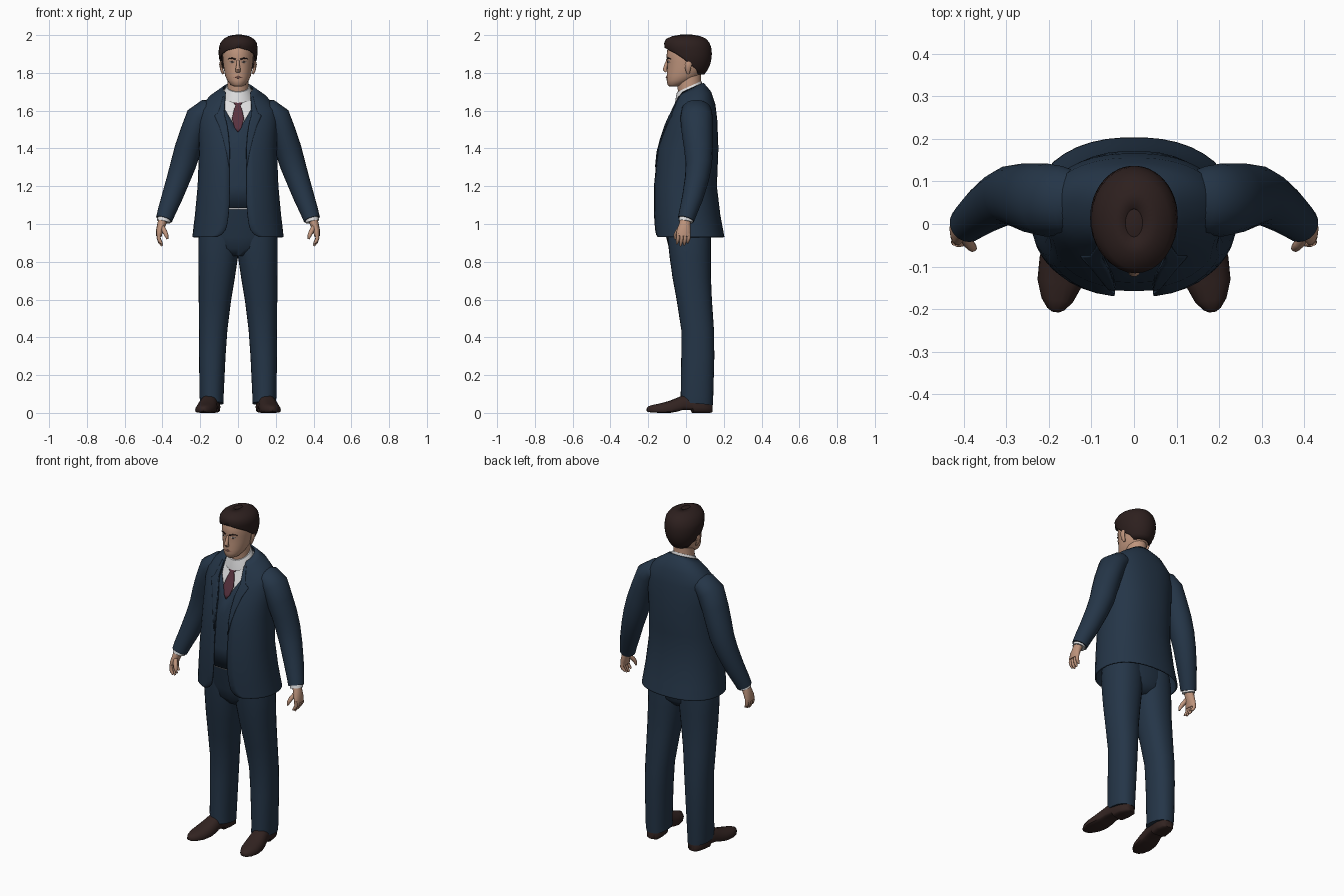
import bpy, bmesh, math
from mathutils import Vector


def colour(name, r, g, b):
    m = bpy.data.materials.new(name)
    m.diffuse_color = (r, g, b, 1)
    return m


NAVY = colour("navy_cloth", .018, .036, .064)
WHITE = colour("white_cotton", .75, .75, .76)
WINE = colour("wine_silk", .10, .032, .05)
SKIN = colour("skin", .52, .30, .205)
HAIR = colour("dark_brown_hair", .026, .014, .013)
LEATHER = colour("brown_leather", .032, .017, .015)
LIPS = colour("lips", .30, .13, .10)


def loft(name, rings, mat, closed=True, thick=0, mirror=False):
    """Skin a list of equal-length point rings."""
    bm = bmesh.new()
    rows = [[bm.verts.new(p) for p in r] for r in rings]
    n = len(rows[0])
    for a, b in zip(rows, rows[1:]):
        for i in range(n if closed else n - 1):
            j = (i + 1) % n
            bm.faces.new((a[i], a[j], b[j], b[i]))
    if closed:
        bm.faces.new(rows[0])
        bm.faces.new(rows[-1])
    bmesh.ops.remove_doubles(bm, verts=bm.verts, dist=1e-5)
    bmesh.ops.recalc_face_normals(bm, faces=bm.faces)
    me = bpy.data.meshes.new(name)
    bm.to_mesh(me)
    bm.free()
    me.materials.append(mat)
    ob = bpy.data.objects.new(name, me)
    bpy.context.collection.objects.link(ob)
    if thick:
        s = ob.modifiers.new("thickness", 'SOLIDIFY')
        s.thickness, s.offset = thick, 0
    if mirror:
        ob.modifiers.new("mirror", 'MIRROR').use_bisect_axis[0] = False
    bpy.ops.object.select_all(action='DESELECT')
    ob.select_set(True)
    bpy.context.view_layer.objects.active = ob
    bpy.ops.object.shade_smooth_by_angle(angle=math.radians(50))
    return ob


def arc(z, rx, y0, y1, a0=0, a1=None, n=28, p=1, tilt=0, cx=0):
    """Horizontal superellipse, angle 0 at the front; open if a1 is given."""
    cy, ry = (y0 + y1) / 2, (y1 - y0) / 2
    end = 2 * math.pi if a1 is None else a1
    steps = n if a1 is None else n - 1
    pts = []
    for i in range(n):
        t = a0 + (end - a0) * i / steps
        s, c = math.sin(t), math.cos(t)
        y = cy - ry * math.copysign(abs(c) ** p, c)
        pts.append((cx + rx * math.copysign(abs(s) ** p, s), y, z + tilt * (y - cy)))
    return pts


def tube(name, path, mat, n=14, mirror=True):
    """Path of (x, y, z, r_side, r_depth), rings square to the path."""
    rings = []
    for i, q in enumerate(path):
        t = Vector(path[min(i + 1, len(path) - 1)][:3]) - Vector(path[max(i - 1, 0)][:3])
        ref = Vector((0, 1, 0)) if abs(t.normalized().y) < .9 else Vector((0, 0, 1))
        u = t.cross(ref).normalized()
        v = u.cross(t).normalized()
        rings.append([Vector(q[:3]) + u * q[3] * math.cos(k * 2 * math.pi / n)
                      + v * q[4] * math.sin(k * 2 * math.pi / n) for k in range(n)])
    return loft(name, rings, mat, mirror=mirror)


def blend(table, z):
    for a, b in zip(table, table[1:]):
        if z <= b[0]:
            k = max(0, (z - a[0]) / (b[0] - a[0]))
            return [p + (q - p) * k for p, q in zip(a[1:], b[1:])]
    return list(table[-1][1:])


# Torso profile: height, half width, front, back, tilt
TORSO = [(.93, .238, -.162, .20, 0), (1.05, .224, -.168, .178, 0), (1.2, .21, -.168, .16, 0),
         (1.4, .202, -.148, .168, 0), (1.55, .208, -.10, .162, 0), (1.615, .198, -.075, .152, .15),
         (1.67, .148, -.058, .13, .3), (1.715, .078, -.042, .09, .45)]


def body(z, inset=0, gap=None, width=None, n=36):
    rx, y0, y1, tilt = blend(TORSO, z)
    rx, y0, y1 = rx - inset, y0 + inset, y1 - inset
    ang = lambda g: math.asin(min(1, g / rx) ** (1 / .88))
    if gap is None:
        return arc(z, rx, y0, y1, n=n, p=.88, tilt=tilt)
    if width is not None:
        a0, a1 = (ang(gap), ang(gap + width)) if gap else (-ang(width), ang(width))
    else:
        a0, a1 = ang(gap), 2 * math.pi - ang(gap)
    return arc(z, rx, y0, y1, a0, a1, n, .88, tilt)


# Jacket, open at the front with rounded lower corners
OPEN = [(.93, .115), (.945, .085), (.97, .065), (1.02, .052), (1.1, .046), (1.4, .044),
        (1.5, .052), (1.6, .074), (1.715, .066)]
heights = [.93, .937, .945, .957, .97, 1.0, 1.05, 1.1, 1.2, 1.3, 1.4, 1.48, 1.55, 1.585,
           1.615, 1.645, 1.67, 1.695, 1.715]
loft("jacket", [body(z, 0, blend(OPEN, z)[0]) for z in heights], NAVY, False, .008)
LAPEL = [(1.3, .002), (1.45, .03), (1.58, .055), (1.6, .03), (1.7, .012)]
loft("lapel", [body(z, -.006, blend(OPEN, z)[0], blend(LAPEL, z)[0], 6)
               for z in (1.3, 1.38, 1.45, 1.52, 1.58, 1.6, 1.65, 1.7)],
     NAVY, False, .005, True)

# Waistcoat with a V neck over the shirt, and the tie
VNECK = [(1.08, 0), (1.49, 0), (1.55, .036), (1.62, .068), (1.7, .07)]
loft("waistcoat", [body(z, .012, blend(VNECK, z)[0])
                   for z in (1.085, 1.2, 1.3, 1.4, 1.49, 1.52, 1.55, 1.585, 1.62, 1.66, 1.7)],
     NAVY, False, .004)
loft("shirt", [body(z, .018) for z in (1.076, 1.2, 1.4, 1.5, 1.55, 1.615, 1.67, 1.715)], WHITE)
TIE = [(1.488, .002), (1.51, .018), (1.56, .032), (1.62, .022), (1.655, .012),
       (1.66, .02), (1.695, .022)]
loft("tie", [body(z, .006, 0, w, 7) for z, w in TIE], WINE, False, .006)
loft("shirt_collar", [arc(z, r, y0, y1, tilt=.45) for z, r, y0, y1 in
     ((1.675, .084, -.058, .09), (1.70, .075, -.054, .088), (1.728, .062, -.048, .082))], WHITE)

# Sleeves, shirt cuffs and hands
tube("sleeve", [(.12, .06, 1.60, .05, .06), (.165, .056, 1.60, .062, .08), (.205, .056, 1.565, .072, .086),
                (.238, .06, 1.48, .07, .082), (.265, .066, 1.40, .07, .076), (.288, .068, 1.32, .068, .07),
                (.315, .058, 1.24, .062, .064), (.35, .035, 1.14, .055, .056), (.378, .012, 1.065, .048, .048),
                (.391, 0, 1.025, .044, .044)], NAVY, 20)
tube("shirt_cuff", [(.387, .003, 1.04, .036, .038), (.394, -.002, 1.012, .036, .038)], WHITE)
tube("palm", [(.394, -.002, 1.03, .024, .028), (.404, -.006, 1.0, .023, .03),
              (.415, -.012, .965, .019, .038), (.419, -.014, .935, .014, .037)], SKIN)
for i, (dy, tip) in enumerate(((-.042, .895), (-.023, .884), (-.004, .888), (.014, .9))):
    tube(f"finger_{i + 1}", [(.418, dy, .95, .011, .0105), (.42, dy, .925, .0105, .01),
                             (.414, dy - .003, (.925 + tip) / 2, .0095, .0095),
                             (.402, dy - .006, tip, .005, .005)], SKIN, 8)
tube("thumb", [(.402, -.025, .985, .013, .013), (.388, -.046, .96, .013, .012),
               (.379, -.056, .94, .0105, .0105), (.374, -.058, .92, .005, .005)], SKIN, 8)

# Trousers: hips and a mirrored leg
loft("trouser_hips", [arc(z, r, y0, y1, p=.9) for z, r, y0, y1 in
     ((.83, .06, -.06, .09), (.87, .16, -.09, .125), (.93, .2, -.105, .132), (1.1, .195, -.135, .13))], NAVY)
LEG = [(.05, .076, .2, -.03, .142), (.09, .076, .204, -.028, .144), (.3, .066, .206, -.025, .15),
       (.44, .056, .206, -.025, .148), (.6, .036, .208, -.05, .137), (.72, .016, .209, -.072, .132),
       (.82, .001, .21, -.086, .132), (.92, -.01, .21, -.097, .132), (.98, .0, .2, -.10, .13)]
loft("trouser_leg", [arc(z, (b - a) / 2, y0, y1, p=.9, cx=(a + b) / 2, tilt=-.1 if z < .1 else 0)
                     for z, a, b, y0, y1 in LEG], NAVY, mirror=True)

# Shoes: distance along foot, half width, underside, top
heel, toe = Vector((.132, .138, 0)), Vector((.185, -.207, 0))
side = Vector((0, 0, 1)).cross(toe - heel).normalized()
SHOE = [(0, .02, .004, .06), (.03, .036, 0, .075), (.15, .047, 0, .10), (.30, .047, 0, .105),
        (.32, .046, .016, .104), (.45, .048, .016, .092), (.55, .053, .006, .078), (.65, .056, 0, .064),
        (.8, .053, 0, .05), (.92, .037, .002, .042), (.98, .02, .005, .034), (1, .008, .01, .025)]
rings = []
for t, w, lo, hi in SHOE:
    ring = []
    for k in range(18):
        a = 2 * math.pi * k / 18
        s, c = math.sin(a), math.cos(a)
        up = lo + (hi - lo) * (.3 + (.7 * s if s > 0 else -.3 * abs(s) ** .4))
        ring.append(heel.lerp(toe, t) + side * w * math.copysign(abs(c) ** .75, c) + Vector((0, 0, up)))
    rings.append(ring)
loft("shoe", rings, LEATHER, mirror=True)

# Neck and head
loft("neck", [arc(z, r, y0, y1) for z, r, y0, y1 in
     ((1.66, .062, -.035, .085), (1.72, .056, -.045, .08), (1.80, .055, -.045, .08))], SKIN)
HEAD = [(1.728, .022, -.088, -.04), (1.738, .04, -.098, -.005), (1.76, .057, -.102, .04),
        (1.785, .068, -.102, .075), (1.82, .075, -.10, .095), (1.86, .08, -.10, .108),
        (1.89, .082, -.103, .115), (1.93, .08, -.098, .115), (1.965, .065, -.08, .09), (1.985, .03, -.04, .05)]
loft("head", [arc(z, r, y0, y1) for z, r, y0, y1 in HEAD], SKIN)

# Hair shell: height, half width, front, back, opening angle, sideways shift
CUT = [(1.795, .06, -.05, .095, 2.15, 0), (1.82, .077, -.07, .112, 1.95, 0), (1.845, .088, -.085, .124, 1.6, 0),
       (1.875, .096, -.095, .131, 1.3, 0), (1.90, .099, -.102, .133, 1.0, 0), (1.92, .099, -.106, .132, .6, 0),
       (1.934, .098, -.109, .13, 0, .001), (1.957, .093, -.112, .122, 0, .003),
       (1.977, .078, -.103, .105, 0, .004), (1.991, .052, -.07, .075, 0, .003), (1.998, .02, -.03, .035, 0, 0)]
loft("hair", [arc(z, r, y0, y1, a, 2 * math.pi - a, 32, cx=c) for z, r, y0, y1, a, c in CUT],
     HAIR, False, .008)
loft("hair_crown", [arc(1.98, .06, -.08, .085), arc(2.0, .018, -.03, .03)], HAIR)

# Facial features
tube("nose", [(0, -.098, 1.868, .007, .006), (0, -.106, 1.84, .009, .01), (0, -.112, 1.818, .014, .012),
              (0, -.104, 1.806, .012, .008)], SKIN, 10, False)
tube("ear", [(.078, .012, 1.795, .006, .007), (.086, .01, 1.815, .008, .014), (.092, .012, 1.845, .008, .02),
             (.09, .014, 1.862, .005, .012)], SKIN, 10)
tube("eye", [(.02, -.0955, 1.857, .001, .002), (.031, -.0935, 1.858, .005, .004),
             (.044, -.085, 1.857, .001, .002)], WHITE, 8)
tube("iris", [(.028, -.097, 1.858, .0045, .003), (.035, -.095, 1.858, .0045, .003)], HAIR, 8)
tube("eyebrow", [(.013, -.102, 1.872, .004, .003), (.032, -.096, 1.878, .004, .004),
                 (.052, -.081, 1.874, .002, .003)], HAIR, 8)
tube("mouth", [(-.026, -.092, 1.775, .002, .003), (0, -.1025, 1.777, .006, .005),
               (.026, -.092, 1.775, .002, .003)], LIPS, 8, False)
